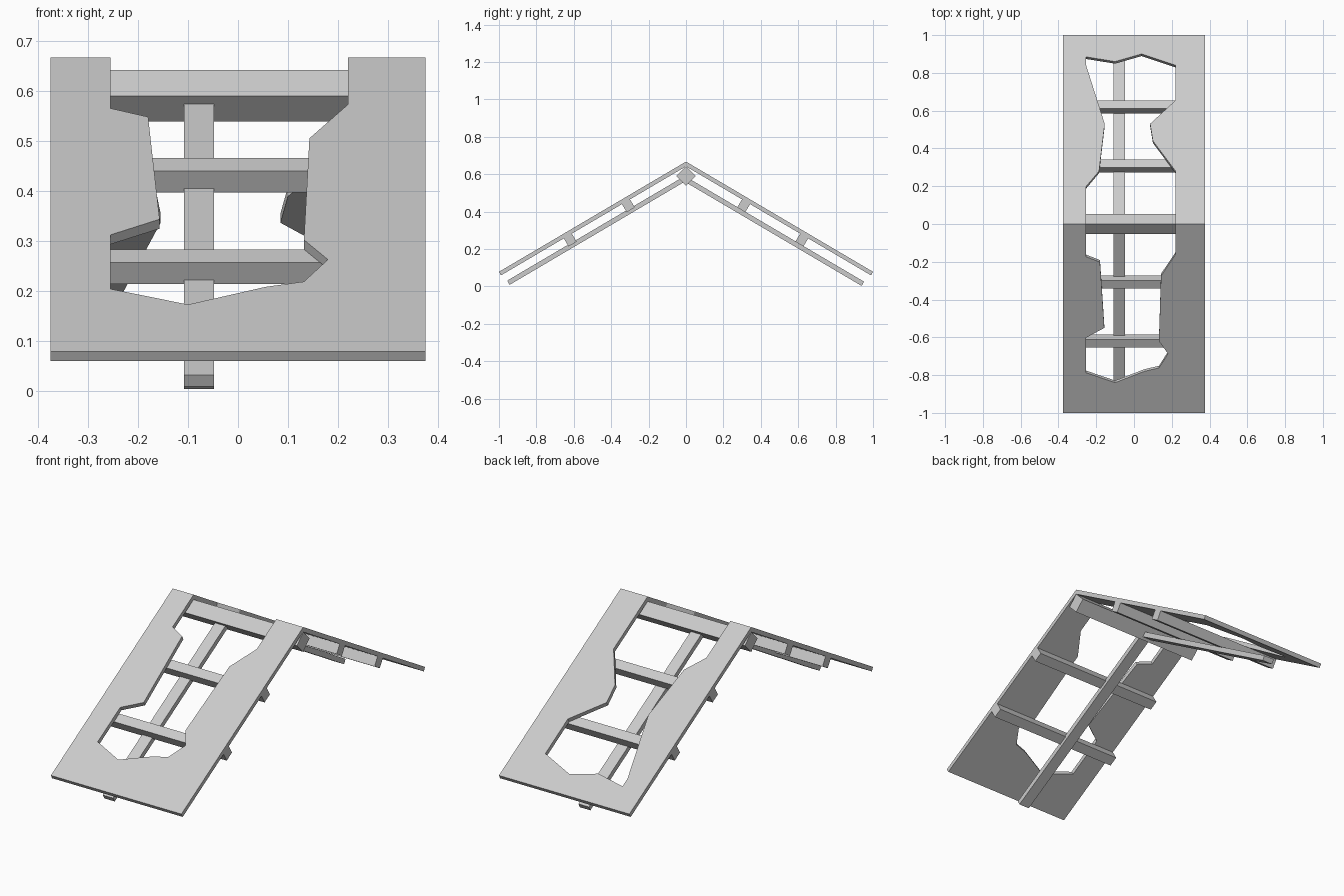
import bpy
import bmesh
import math
from mathutils import Vector, Matrix

if "Cube" in bpy.data.objects:
    bpy.data.objects.remove(bpy.data.objects["Cube"], do_unlink=True)

HALF_WIDTH = 0.375
RIDGE_Z = 0.667
PITCH = math.atan(0.589)
PANEL_T = 0.022
BEAM = 0.05

grey = bpy.data.materials.new("plain_grey")
grey.use_nodes = True
grey.diffuse_color = (0.6, 0.6, 0.6, 1)
grey.node_tree.nodes["Principled BSDF"].inputs["Base Color"].default_value = (0.6, 0.6, 0.6, 1)


def finish(name, bm):
    bmesh.ops.recalc_face_normals(bm, faces=bm.faces)
    mesh = bpy.data.meshes.new(name)
    bm.to_mesh(mesh)
    bm.free()
    mesh.materials.append(grey)
    obj = bpy.data.objects.new(name, mesh)
    bpy.context.collection.objects.link(obj)
    return obj


def box(name, size, centre, tilt):
    """Box tilted about the x axis."""
    bm = bmesh.new()
    matrix = (Matrix.Translation(centre) @ Matrix.Rotation(tilt, 4, "X")
              @ Matrix.Diagonal((*size, 1)))
    bmesh.ops.create_cube(bm, size=1, matrix=matrix)
    return finish(name, bm)


def slope_point(x, d, side, depth=0.0):
    """Point at horizontal distance d from the ridge, sunk below the roof plane."""
    y = d - depth * math.sin(PITCH)
    z = RIDGE_Z - d * math.tan(PITCH) - depth * math.cos(PITCH)
    return Vector((x, side * y, z))


def roof_panel(name, side, broken_edge):
    """Slab with a ragged opening that runs out through the ridge."""
    w = HALF_WIDTH
    outline = [(-w, 0), (-w, 1), (w, 1), (w, 0)] + broken_edge
    bm = bmesh.new()
    top, bottom = [], []
    for x, d in outline:
        top.append(bm.verts.new(slope_point(x, d, side)))
        low = slope_point(x, d, side, PANEL_T)
        if d == 0:  # mitre at the ridge
            low = Vector((x, 0, RIDGE_Z - PANEL_T / math.cos(PITCH)))
        bottom.append(bm.verts.new(low))
    bm.faces.new(top)
    bm.faces.new(bottom[::-1])
    for i in range(len(top)):
        j = (i + 1) % len(top)
        bm.faces.new((top[j], top[i], bottom[i], bottom[j]))
    return finish(name, bm)


# Broken roof panels: openings listed from the +x ridge end round to the -x one
front_break = [(0.22, 0), (0.22, 0.16), (0.143, 0.275), (0.132, 0.62),
               (0.18, 0.687), (0.132, 0.762), (0.055, 0.78), (-0.1, 0.84),
               (-0.255, 0.787), (-0.255, 0.603), (-0.157, 0.55),
               (-0.18, 0.202), (-0.255, 0.173), (-0.255, 0)]
back_break = [(0.22, 0), (0.22, 0.28), (0.1, 0.44), (0.085, 0.53),
              (0.22, 0.655), (0.22, 0.84), (0.04, 0.9), (-0.1, 0.86),
              (-0.255, 0.885), (-0.255, 0.845), (-0.155, 0.53),
              (-0.185, 0.28), (-0.255, 0.197), (-0.255, 0)]
roof_panel("front_roof_panel", -1, front_break)
roof_panel("back_roof_panel", 1, back_break)

# Ridge beam standing on its edge
box("ridge_beam", (2 * HALF_WIDTH, 0.073, 0.073), (0, 0, 0.59), math.pi / 4)

# Purlins under each panel, and a rafter under the purlins
for label, side, rafter_depth, rafter_end in (("front", -1, 0.063, 0.956),
                                              ("back", 1, 0.07, 0.952)):
    tilt = -side * PITCH
    for row, d in (("upper", 0.332), ("lower", 0.643)):
        centre = slope_point(0, d, side, PANEL_T + BEAM / 2)
        box(f"{label}_{row}_purlin", (2 * HALF_WIDTH, BEAM, BEAM), centre, tilt)

    thick = 0.026
    end = rafter_end + rafter_depth * math.sin(PITCH)
    start = 0.02 + rafter_depth * math.sin(PITCH)
    length = (end - start) / math.cos(PITCH)
    centre = slope_point(-0.078, (start + end) / 2, side, rafter_depth + thick / 2)
    box(f"{label}_rafter", (0.06, length, thick), centre, tilt)
